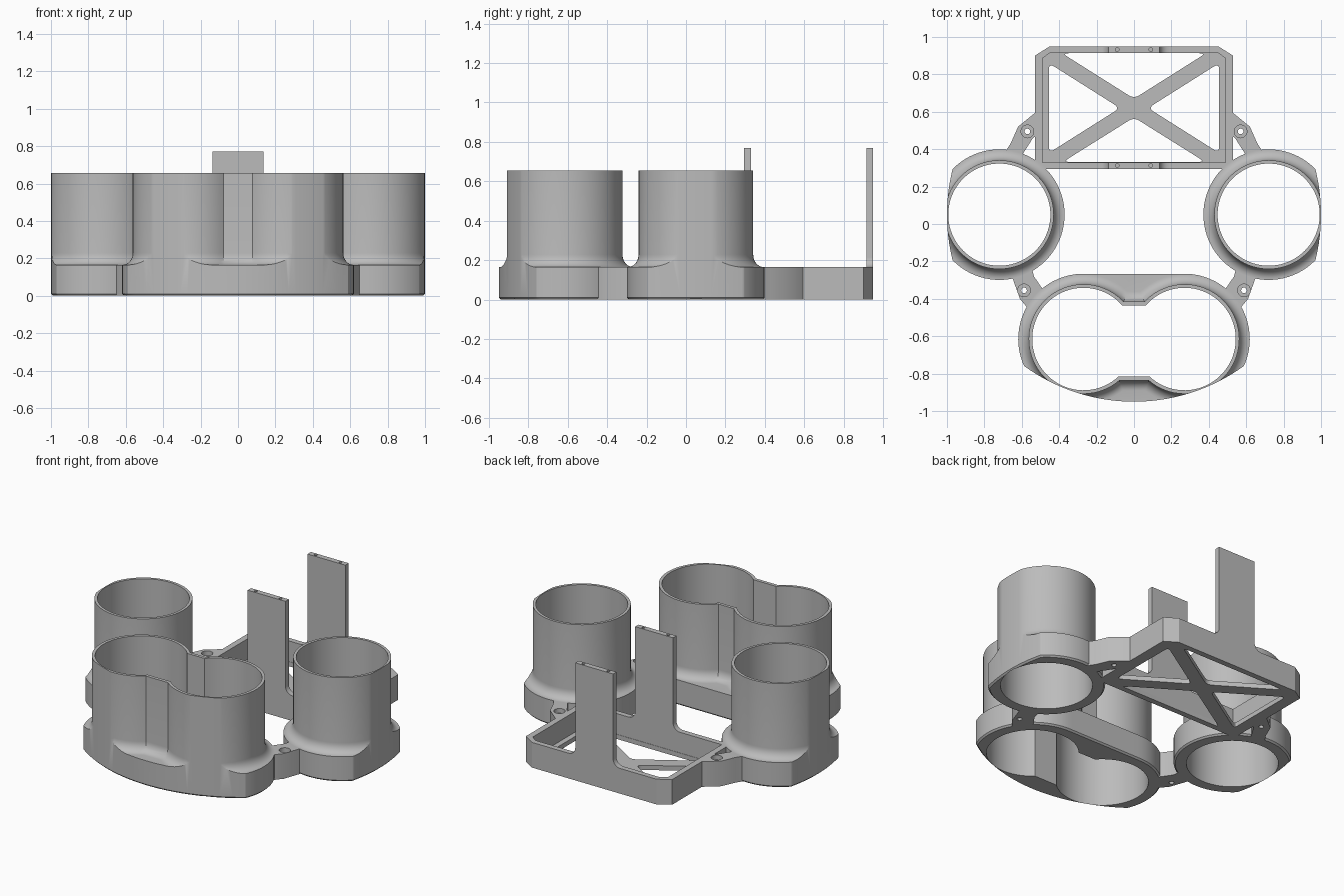
import bpy, bmesh
from math import pi, sin, cos, asin

cube = bpy.data.objects.get("Cube")
if cube:
    bpy.data.objects.remove(cube, do_unlink=True)

grey = bpy.data.materials.new("plain grey")
grey.use_nodes = True
grey.diffuse_color = (0.5, 0.5, 0.5, 1)
grey.node_tree.nodes["Principled BSDF"].inputs["Base Color"].default_value = (0.5, 0.5, 0.5, 1)

BASE, TOP = 0.165, 0.655      # flange height, cup height
ARENA_Y = 0.05                # centre of the round outer limit


def loft(name, rings):
    """Closed solid through rings given as (points, z)."""
    bm = bmesh.new()
    loops = [[bm.verts.new((x, y, z)) for x, y in pts] for pts, z in rings]
    n = len(loops[0])
    for a, b in zip(loops, loops[1:]):
        for i in range(n):
            j = (i + 1) % n
            bm.faces.new((a[i], a[j], b[j], b[i]))
    bm.faces.new(loops[0][::-1])
    bm.faces.new(loops[-1])
    bmesh.ops.recalc_face_normals(bm, faces=bm.faces)
    mesh = bpy.data.meshes.new(name)
    bm.to_mesh(mesh)
    bm.free()
    mesh.materials.append(grey)
    ob = bpy.data.objects.new(name, mesh)
    bpy.context.collection.objects.link(ob)
    return ob


def prism(name, pts, z0, z1):
    return loft(name, [(pts, z0), (pts, z1)])


def boolean(ob, cutter, operation="DIFFERENCE"):
    cutter.hide_render = True
    mod = ob.modifiers.new("cut", "BOOLEAN")
    mod.operation, mod.object, mod.solver = operation, cutter, "EXACT"
    bpy.context.view_layer.objects.active = ob
    bpy.ops.object.modifier_apply(modifier=mod.name)
    bpy.data.objects.remove(cutter, do_unlink=True)


def smooth(ob):
    bpy.ops.object.select_all(action="DESELECT")
    ob.select_set(True)
    bpy.context.view_layer.objects.active = ob
    bpy.ops.object.shade_smooth_by_angle(angle=0.5)


def circle(cx, cy, r, n=80):
    return [(cx + r * cos(2 * pi * i / n), cy + r * sin(2 * pi * i / n)) for i in range(n)]


def twin(r, back, front, hull=False, n=56):
    """Two overlapping circles joined by straight waists, or their hull."""
    start, end = asin(front / r) - pi, pi - asin(back / r)
    half = []
    for i in range(n):
        t = start + (end - start) * i / (n - 1)
        y = r * sin(t)
        if hull and abs(t) > pi / 2:
            y = r if t > 0 else -r
        half.append((0.27 + r * cos(t), y - 0.615))
    return half + [(-x, y) for x, y in reversed(half)]


def rounded(pts, amount):
    """Polygon with its corners turned into small curves."""
    out = []
    for i, (x, y) in enumerate(pts):
        ends = []
        for qx, qy in (pts[i - 1], pts[(i + 1) % len(pts)]):
            k = amount / ((qx - x) ** 2 + (qy - y) ** 2) ** 0.5
            ends.append((x + (qx - x) * k, y + (qy - y) * k))
        (ax, ay), (bx, by) = ends
        for s in range(6):
            t = s / 5
            u, v, w = (1 - t) ** 2, 2 * t * (1 - t), t * t
            out.append((u * ax + v * x + w * bx, u * ay + v * y + w * by))
    return out


def cup(name, flange, wall, bore):
    """Cup on a flange with a concave fillet, trimmed by the round limit."""
    fillet = 0.055
    rings = [(flange(0.339), 0), (flange(0.349), 0.01), (flange(0.349), BASE)]
    for i in range(9):
        a = pi / 2 * i / 8
        rings.append((wall(fillet * (1 - sin(a)) * 0.98), BASE + fillet * 1.15 * (1 - cos(a))))
    rings.append((wall(0), TOP))
    ob = loft(name, rings)
    limit = loft("limit", [(circle(0, ARENA_Y, 0.98, 160), -0.01),
                           (circle(0, ARENA_Y, 1, 160), 0.01),
                           (circle(0, ARENA_Y, 1, 160), 0.8)])
    boolean(ob, limit, "INTERSECT")
    boolean(ob, prism("bore", bore, -0.1, 0.8))
    smooth(ob)


def mirrored(pts, s):
    return [(s * x, y) for x, y in pts]


# Twin cup at the front
cup("twin_cup",
    lambda r: twin(r, 0.2, 0.222, hull=True),
    lambda d: twin(0.293 + d, 0.2 + d, 0.222 + d),
    twin(0.274, 0.18, 0.2))

front_link = [(0.66, -0.26), (0.61, -0.40), (0.56, -0.46),
              (0.48, -0.36), (0.535, -0.28), (0.55, -0.22)]
rear_link = [(0.70, 0.37), (0.66, 0.43), (0.62, 0.52), (0.51, 0.61),
             (0.51, 0.48), (0.54, 0.46), (0.61, 0.35)]

for side, s in (("left", 1), ("right", -1)):
    # Single cups
    cx = 0.72 * s
    cup(side + "_cup",
        lambda r: circle(cx, ARENA_Y, r),
        lambda d: circle(cx, ARENA_Y, 0.291 + d),
        circle(cx, ARENA_Y, 0.273))
    # Links with a countersunk screw hole
    for name, pts, hx, hy in (("front", front_link, 0.588, -0.355),
                              ("rear", rear_link, 0.57, 0.495)):
        link = prism(f"{side}_{name}_link", mirrored(pts, s), 0, BASE)
        boolean(link, prism("recess", circle(s * hx, hy, 0.034, 32), BASE - 0.03, 0.3))
        boolean(link, prism("hole", circle(s * hx, hy, 0.015, 24), -0.1, 0.3))
        smooth(link)

# Rear tray: walls, thin floor, cross-braced openings
half = [(0.53, 0.295), (0.53, 0.90), (0.45, 0.95)]
tray = prism("rear_tray", half + [(-x, y) for x, y in reversed(half)], 0, BASE)
inner = [(0.49, 0.33), (0.49, 0.885), (0.45, 0.915)]
boolean(tray, prism("inside", inner + [(-x, y) for x, y in reversed(inner)], 0.03, 0.4))
openings = [[(0, 0.67), (0.385, 0.913), (-0.385, 0.913)],
            [(0, 0.57), (-0.38, 0.332), (0.38, 0.332)]]
openings += [mirrored([(0.075, 0.62), (0.455, 0.38), (0.455, 0.86)], s) for s in (1, -1)]
for pts in openings:
    boolean(tray, prism("opening", rounded(pts, 0.035), -0.1, 0.1))
smooth(tray)

# Upright posts with curved feet and screw holes in the top
outline = [(0.137 + 0.05 * (1 - sin(pi / 2 * i / 8)), BASE + 0.05 * (1 - cos(pi / 2 * i / 8)))
           for i in range(9)] + [(0.137, 0.77)]
outline += [(-x, z) for x, z in reversed(outline)]
for name, y0, y1 in (("front_post", 0.295, 0.33), ("rear_post", 0.915, 0.95)):
    post = prism(name, outline, -y1, -y0)
    for v in post.data.vertices:
        x, z, d = v.co
        v.co = (x, -d, z)
    for x in (-0.09, 0.09):
        boolean(post, prism("hole", circle(x, (y0 + y1) / 2, 0.01, 20), 0.7, 0.9))
    smooth(post)
